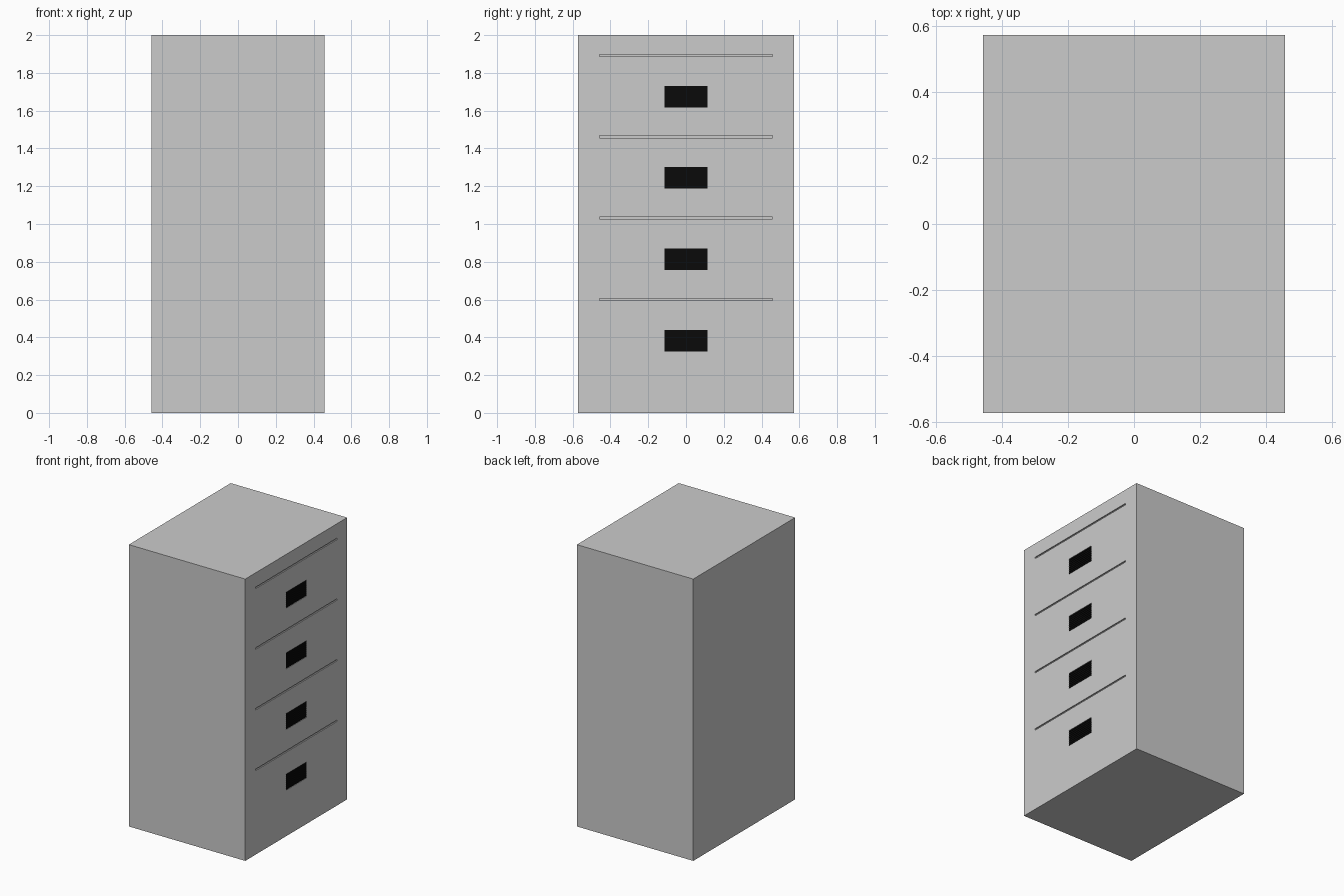
import bpy, bmesh
from mathutils import Matrix, Vector

if "Cube" in bpy.data.objects:
    bpy.data.objects.remove(bpy.data.objects["Cube"])

HX, HY, H = 0.457, 0.5715, 2.0      # half width, half depth, height
STEP = 0.4305                       # drawer spacing
DEPTH = 0.008                       # recess depth
GROOVES = [0.601 + i * STEP for i in range(4)]
GRILLES = [0.383 + i * STEP for i in range(4)]
GW, GH, SLATS = 0.226, 0.114, 8


def make(name, boxes, mat=None):
    """One object from a list of (centre, size) boxes."""
    bm = bmesh.new()
    for c, s in boxes:
        bmesh.ops.create_cube(bm, size=1, matrix=Matrix.LocRotScale(Vector(c), None, Vector(s)))
    me = bpy.data.meshes.new(name)
    bm.to_mesh(me)
    bm.free()
    ob = bpy.data.objects.new(name, me)
    bpy.context.collection.objects.link(ob)
    if mat:
        me.materials.append(mat)
    return ob


black = bpy.data.materials.new("black")
black.diffuse_color = (0.003, 0.003, 0.003, 1)
black.use_nodes = True
black.node_tree.nodes["Principled BSDF"].inputs["Base Color"].default_value = black.diffuse_color

# Cabinet body with drawer grooves and grille pockets in the right face
body = make("cabinet_body", [((0, 0, H / 2), (2 * HX, 2 * HY, H))])
cuts = [((HX, 0, z), (2 * DEPTH, 0.915, 0.011)) for z in GROOVES]
cuts += [((HX, 0, z), (2 * DEPTH, GW, GH)) for z in GRILLES]
cutter = make("recess_cutter", cuts)
cutter.hide_render = True
mod = body.modifiers.new("recesses", 'BOOLEAN')
mod.operation = 'DIFFERENCE'
mod.object = cutter
bpy.context.view_layer.objects.active = body
bpy.ops.object.modifier_apply(modifier=mod.name)
bpy.data.objects.remove(cutter)

# Black slatted grilles filling the pockets, flush with the face
for i, z in enumerate(GRILLES):
    back = 0.005
    boxes = [((HX - DEPTH + back / 2, 0, z), (back, GW, GH))]
    pitch = GH / SLATS
    for k in range(SLATS):
        zc = z - GH / 2 + (k + 0.5) * pitch
        boxes.append(((HX - 0.002, 0, zc), (0.004, GW, pitch * 0.65)))
    make(f"drawer_grille_{i + 1}", boxes, black)
